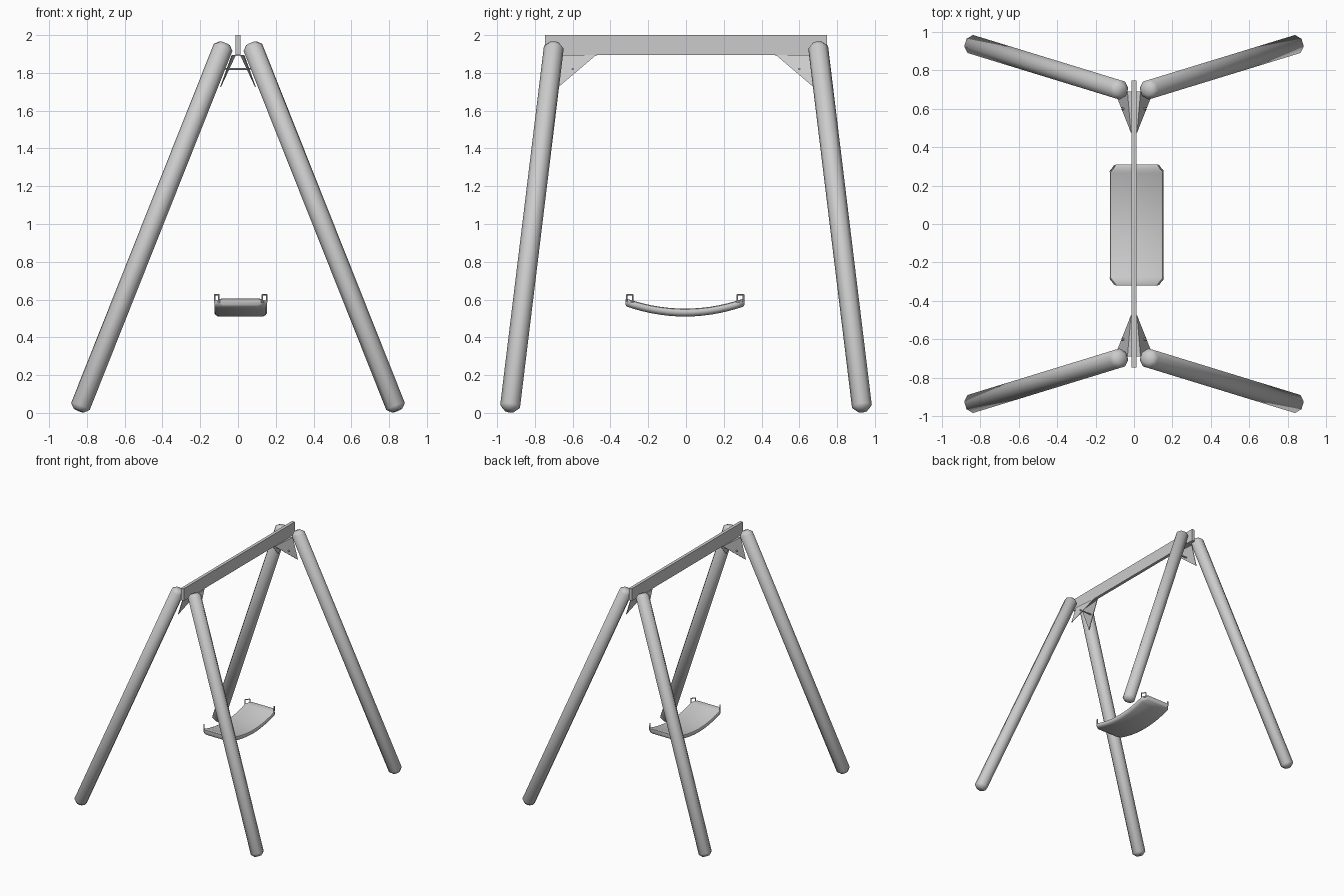
import bpy, bmesh, math
from mathutils import Vector

if "Cube" in bpy.data.objects:
    bpy.data.objects.remove(bpy.data.objects["Cube"])


def make(name, rings, smooth=None):
    """Skin a list of equal-length point rings and cap both ends."""
    bm = bmesh.new()
    vs = [[bm.verts.new(p) for p in r] for r in rings]
    n = len(vs[0])
    for a, b in zip(vs, vs[1:]):
        for i in range(n):
            bm.faces.new((a[i], a[(i + 1) % n], b[(i + 1) % n], b[i]))
    bm.faces.new(vs[0])
    bm.faces.new(vs[-1])
    bmesh.ops.recalc_face_normals(bm, faces=bm.faces)
    me = bpy.data.meshes.new(name)
    bm.to_mesh(me)
    bm.free()
    ob = bpy.data.objects.new(name, me)
    bpy.context.collection.objects.link(ob)
    if smooth:
        bpy.ops.object.select_all(action='DESELECT')
        ob.select_set(True)
        bpy.context.view_layer.objects.active = ob
        bpy.ops.object.shade_smooth_by_angle(angle=math.radians(smooth))
    return ob


def bar(name, p, q, r, sides=8, chamfer=0.0, smooth=None):
    """Round bar from p to q with optional chamfered ends."""
    p, q = Vector(p), Vector(q)
    d = q - p
    rot = d.to_track_quat('Z', 'Y')
    L = d.length
    if chamfer:
        prof = [(0, r - chamfer), (chamfer, r), (L - chamfer, r), (L, r - chamfer)]
    else:
        prof = [(0, r), (L, r)]
    rings = []
    for z, rad in prof:
        ang = [2 * math.pi * (i + 0.5) / sides for i in range(sides)]
        rings.append([p + rot @ Vector((rad * math.cos(a), rad * math.sin(a), z)) for a in ang])
    return make(name, rings, smooth)


def plate(name, pts, offset):
    """Flat plate: polygon extruded by an offset."""
    pts = [Vector(p) for p in pts]
    return make(name, [pts, [p + Vector(offset) for p in pts]])


# Top beam
plate("top_beam", [(-0.013, -0.747, 1.895), (0.013, -0.747, 1.895),
                   (0.013, -0.747, 2.0), (-0.013, -0.747, 2.0)], (0, 1.494, 0))

for sy, end in ((-1, "front"), (1, "back")):
    for sx, side in ((-1, "left"), (1, "right")):
        # Splayed legs
        bar(f"{end}_{side}_leg", (sx * 0.843, sy * 0.934, 0.012),
            (sx * 0.07, sy * 0.697, 1.957), 0.053, 8, 0.024, 50)
        # Gusset side plates
        plate(f"{end}_{side}_gusset", [(sx * 0.016, sy * 0.475, 1.895),
              (sx * 0.034, sy * 0.69, 1.895), (sx * 0.095, sy * 0.675, 1.725)],
              (-sx * 0.005, 0, 0))
    # Gusset top plate and cross bolt
    plate(f"{end}_gusset_top", [(-0.016, sy * 0.475, 1.89), (0.016, sy * 0.475, 1.89),
          (0.034, sy * 0.69, 1.89), (-0.034, sy * 0.69, 1.89)], (0, 0, 0.005))
    bar(f"{end}_cross_bolt", (-0.066, sy * 0.6, 1.82), (0.066, sy * 0.6, 1.82), 0.006)

# Curved seat with clipped corners and bevelled rim
CX, CY, HY = 0.014, -0.005, 0.315
stations = [-HY, -HY + 0.006, -HY + 0.03] + [-0.27 + 0.045 * i for i in range(13)] \
    + [HY - 0.03, HY - 0.006, HY]
rings = []
for y in stations:
    edge = max(0, abs(y) - (HY - 0.03))
    hw = 0.139 - edge
    zb = 0.51 + 0.055 * (y / HY) ** 2
    t = 0.008 if abs(y) == HY else 0.0
    half = [(hw - 0.02, t), (hw - 0.006, 0.008 + t / 4), (hw, 0.018),
            (hw, 0.03), (hw - 0.004, 0.038 - t / 2), (hw - 0.014, 0.042 - t / 2)]
    prof = half + [(-x, z) for x, z in reversed(half)]
    rings.append([(CX + x, CY + y, zb + z) for x, z in prof])
make("seat", rings, 40)

# Hanger loops set across the four seat corners
for sx in (-1, 1):
    for sy in (-1, 1):
        c = Vector((CX + sx * 0.126, CY + sy * 0.293, 0))
        w = Vector((sx * 0.011, -sy * 0.016, 0))
        up = Vector((0, 0, 1))
        corners = [c - w + up * 0.585, c - w + up * 0.626,
                   c + w + up * 0.626, c + w + up * 0.585]
        for i in range(4):
            bar("seat_hanger_loop", corners[i], corners[(i + 1) % 4], 0.0045, 6)
